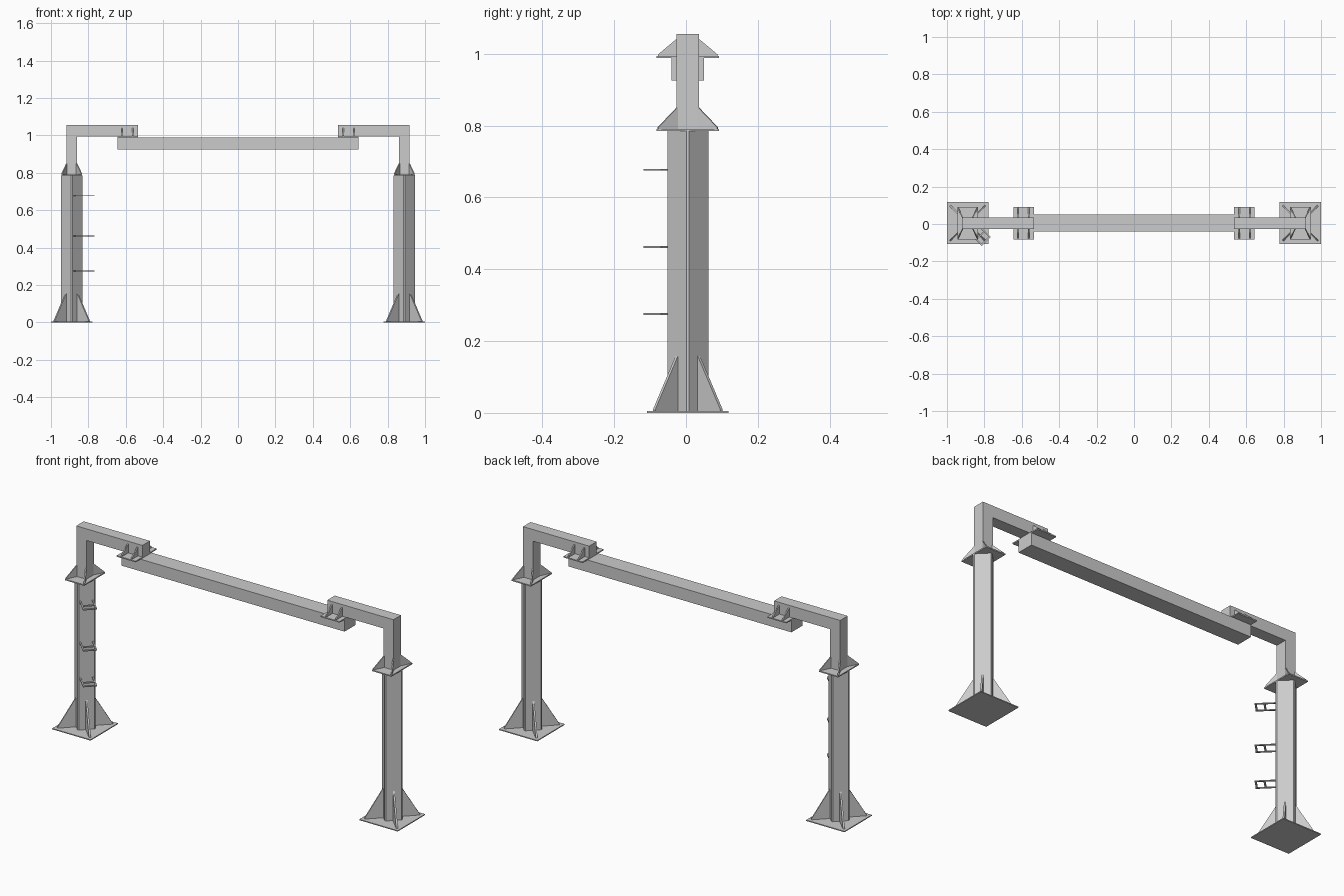
import bpy, bmesh, math
from mathutils import Vector

if "Cube" in bpy.data.objects:
    bpy.data.objects.remove(bpy.data.objects["Cube"])

CY = 0.005   # centre line in y
PX = 0.889   # post centre in x

steel = bpy.data.materials.new("grey_steel")
steel.diffuse_color = (0.6, 0.6, 0.6, 1)
steel.use_nodes = True
steel.node_tree.nodes["Principled BSDF"].inputs["Base Color"].default_value = steel.diffuse_color


def prism(name, pts, offset):
    """Extrude a planar polygon along an offset vector."""
    bm = bmesh.new()
    f = bm.faces.new([bm.verts.new(p) for p in pts])
    r = bmesh.ops.extrude_face_region(bm, geom=[f])
    vs = [v for v in r["geom"] if isinstance(v, bmesh.types.BMVert)]
    bmesh.ops.translate(bm, verts=vs, vec=offset)
    bmesh.ops.recalc_face_normals(bm, faces=bm.faces)
    me = bpy.data.meshes.new(name)
    bm.to_mesh(me)
    bm.free()
    me.materials.append(steel)
    ob = bpy.data.objects.new(name, me)
    bpy.context.collection.objects.link(ob)
    return ob


def box(name, x0, x1, y0, y1, z0, z1):
    return prism(name, [(x0, y0, z0), (x1, y0, z0), (x1, y1, z0), (x0, y1, z0)],
                 Vector((0, 0, z1 - z0)))


def gusset(name, inner, outer, z0, z1, t):
    """Triangular stiffener standing between two plan points, with a blunt tip and toe."""
    a, b = Vector((*inner, 0)), Vector((*outer, 0))
    d = (b - a).normalized()
    n = Vector((-d.y, d.x, 0)) * t
    up = Vector((0, 0, 1))
    pts = [a + up * z0, b + up * z0, b + up * (z0 + 0.004),
           a + d * 0.003 + up * z1, a + up * z1]
    return prism(name, [p - n / 2 for p in pts], n)


for s, side in ((-1, "left"), (1, "right")):
    cx = s * PX
    # base plate and diagonal post with clipped corners
    box(side + "_base_plate", cx - 0.111, cx + 0.111, CY - 0.113, CY + 0.113, 0, 0.005)
    r, c = 0.057, 0.004
    ring = [(r, -c), (r, c), (c, r), (-c, r), (-r, c), (-r, -c), (-c, -r), (c, -r)]
    prism(side + "_post", [(cx + x, CY + y, 0.005) for x, y in ring], Vector((0, 0, 0.78)))

    # flange plate and elbow arm
    box(side + "_flange_plate", cx - 0.056, cx + 0.056, CY - 0.087, CY + 0.087, 0.785, 0.791)
    prof = [(0.918, 0.791), (0.918, 1.055), (0.535, 1.055), (0.535, 0.994),
            (0.860, 0.994), (0.860, 0.791)]
    prism(side + "_elbow_arm", [(s * x, CY - 0.031, z) for x, z in prof], Vector((0, 0.062, 0)))

    # stiffeners at the foot and at the flange
    for i in (-1, 1):
        for j in (-1, 1):
            gusset(side + "_foot_gusset", (cx + i * 0.028, CY + j * 0.028),
                   (cx + i * 0.094, CY + j * 0.094), 0.005, 0.16, 0.009)
            gusset(side + "_flange_gusset", (cx + i * 0.026, CY + j * 0.028),
                   (cx + i * 0.053, CY + j * 0.083), 0.791, 0.85, 0.006)

    # hanger plate carrying the beam, with side stiffeners
    x0, x1 = sorted((s * 0.645, s * 0.535))
    box(side + "_hanger_plate", x0, x1, CY - 0.087, CY + 0.087, 0.988, 0.994)
    for x in (0.62, 0.563):
        for j in (-1, 1):
            gusset(side + "_hanger_gusset", (s * x, CY + j * 0.03),
                   (s * x, CY + j * 0.083), 0.994, 1.04, 0.006)

# cross beam
box("cross_beam", -0.645, 0.645, CY - 0.045, CY + 0.045, 0.925, 0.988)

# ladder-like steps on the inner front face of the left post
u = Vector((1, -1, 0)).normalized()
t = Vector((1, 1, 0)).normalized()
for z in (0.275, 0.462, 0.677):
    o = Vector((-PX, CY, z - 0.0025))

    def bar(name, d0, d1, w0, w1):
        prism(name, [o + u * d0 + t * w0, o + u * d1 + t * w0,
                     o + u * d1 + t * w1, o + u * d0 + t * w1], Vector((0, 0, 0.005)))

    bar("step_side", 0.038, 0.14, -0.034, -0.027)
    bar("step_side", 0.038, 0.14, 0.027, 0.034)
    bar("step_end_bar", 0.130, 0.139, -0.03, 0.03)
    bar("step_middle_bar", 0.090, 0.099, -0.03, 0.03)
